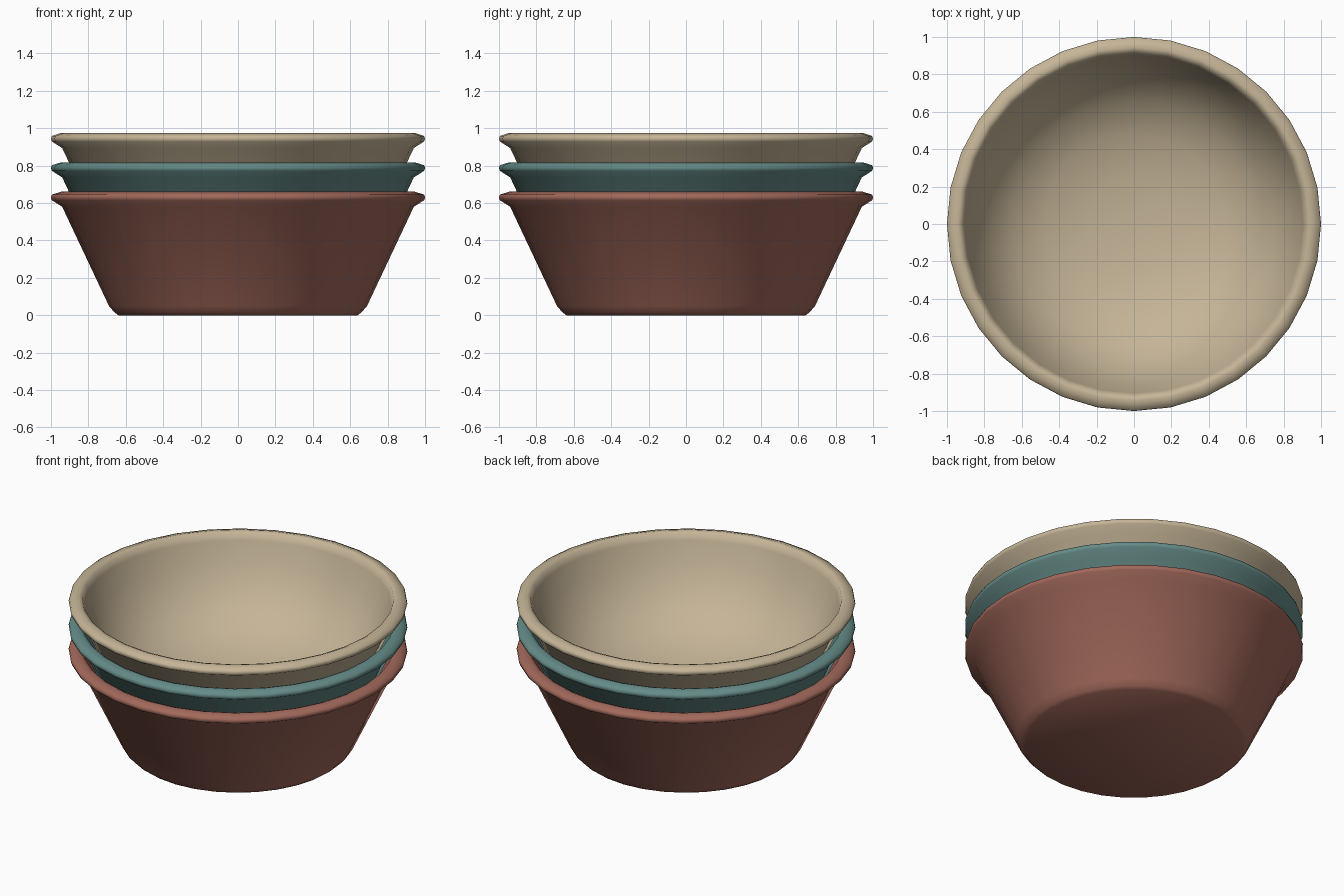
import bpy
import bmesh
from math import tau
from mathutils import Matrix, Vector

cube = bpy.data.objects.get("Cube")
if cube:
    bpy.data.objects.remove(cube, do_unlink=True)

SIDES = 32
STEP = 0.157  # height gained by each nested bowl

# Radius and height, from the underside, around the rim, to the inner floor
PROFILE = [
    (0, 0), (0.64, 0), (0.66, 0.015), (0.69, 0.05),
    (0.94, 0.58), (0.995, 0.615), (1.0, 0.63), (0.995, 0.645), (0.945, 0.661),
    (0.92, 0.652), (0.905, 0.61), (0.86, 0.48), (0.78, 0.34),
    (0.66, 0.21), (0.48, 0.12), (0.25, 0.07), (0, 0.06),
]


def make_material(name, color):
    mat = bpy.data.materials.new(name)
    mat.use_nodes = True
    mat.diffuse_color = (*color, 1)
    mat.node_tree.nodes["Principled BSDF"].inputs["Base Color"].default_value = (*color, 1)
    return mat


def make_bowl(name, height, mat):
    bm = bmesh.new()
    verts = [bm.verts.new((r, 0, z)) for r, z in PROFILE]
    edges = [bm.edges.new(pair) for pair in zip(verts, verts[1:])]
    bmesh.ops.spin(bm, geom=verts + edges, cent=(0, 0, 0), axis=(0, 0, 1),
                   angle=tau, steps=SIDES)
    bmesh.ops.remove_doubles(bm, verts=bm.verts, dist=0.0005)
    bmesh.ops.recalc_face_normals(bm, faces=bm.faces)
    for face in bm.faces:
        face.smooth = True
    mesh = bpy.data.meshes.new(name)
    bm.to_mesh(mesh)
    bm.free()
    mesh.materials.append(mat)
    bowl = bpy.data.objects.new(name, mesh)
    bowl.location.z = height
    bpy.context.collection.objects.link(bowl)


# Stack of nested bowls, lowest first
BOWLS = [
    ("bottom_bowl", "terracotta", (0.36, 0.14, 0.105)),
    ("middle_bowl", "teal", (0.13, 0.26, 0.245)),
    ("top_bowl", "sand", (0.56, 0.46, 0.31)),
]
for level, (name, color_name, color) in enumerate(BOWLS):
    make_bowl(name, level * STEP, make_material(color_name, color))
